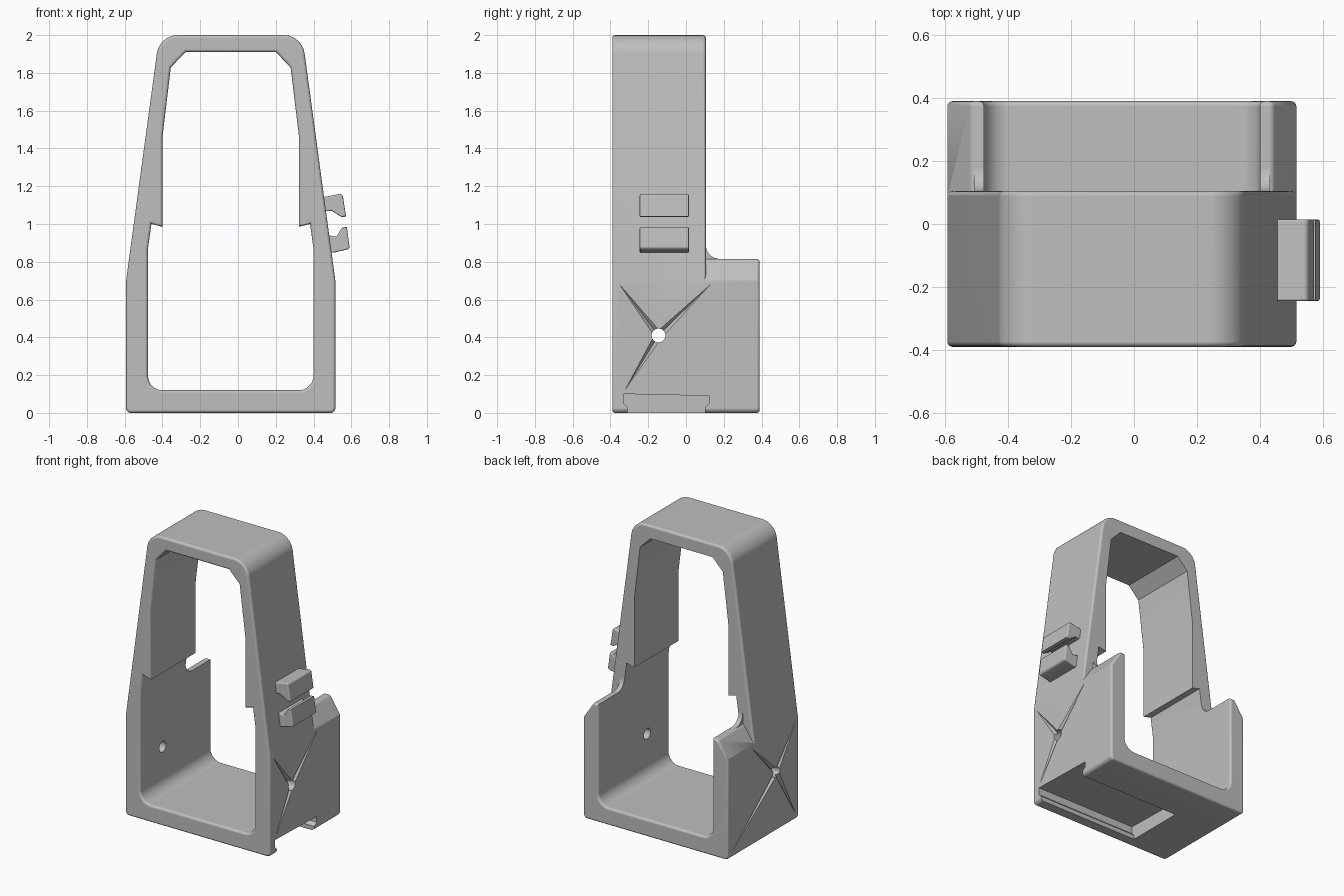
import bpy, bmesh, math
from mathutils import Vector

cube = bpy.data.objects.get("Cube")
if cube:
    bpy.data.objects.remove(cube, do_unlink=True)

CX = -0.0385            # middle of the frame in x
FRONT, MID, BACK = -0.39, 0.105, 0.39
HALF = 0.554            # half width of the base

grey = bpy.data.materials.new("plain grey")
grey.use_nodes = True
colour = (0.52, 0.52, 0.52, 1)
grey.diffuse_color = colour
grey.node_tree.nodes["Principled BSDF"].inputs["Base Color"].default_value = colour


def rounded(points, steps=5):
    """Outline from (a, b, radius) corners, with arcs where radius > 0."""
    out = []
    for i, (a, b, r) in enumerate(points):
        p = Vector((a, b))
        if r == 0:
            out.append(p)
            continue
        d1 = (Vector(points[i - 1][:2]) - p).normalized()
        d2 = (Vector(points[(i + 1) % len(points)][:2]) - p).normalized()
        half = d1.angle(d2) / 2
        centre = p + (d1 + d2).normalized() * (r / math.sin(half))
        t = r / math.tan(half)
        v1, v2 = p + d1 * t - centre, p + d2 * t - centre
        for k in range(steps + 1):
            out.append(centre + v1.lerp(v2, k / steps).normalized() * r)
    return out


def mirrored(half):
    """Closed outline from its right half, about the frame's middle."""
    right = [(CX + u, z, r) for u, z, r in half]
    left = [(CX - u, z, r) for u, z, r in reversed(half)]
    return rounded(right + left)


def offset(outline, d):
    """Move a counter-clockwise outline outwards by d."""
    out = []
    for i, p in enumerate(outline):
        e1 = (p - outline[i - 1]).normalized()
        e2 = (outline[(i + 1) % len(outline)] - p).normalized()
        n1, n2 = Vector((e1.y, -e1.x)), Vector((e2.y, -e2.x))
        out.append(p + (n1 + n2) * (d / (1 + n1.dot(n2))))
    return out


def finish(name, bm):
    bmesh.ops.recalc_face_normals(bm, faces=bm.faces[:])
    mesh = bpy.data.meshes.new(name)
    bm.to_mesh(mesh)
    bm.free()
    mesh.materials.append(grey)
    obj = bpy.data.objects.new(name, mesh)
    bpy.context.collection.objects.link(obj)
    return obj


def loft(name, outline, sections, axis="y"):
    """Solid through offset copies of an outline at (position, offset)."""
    bm = bmesh.new()
    rings = []
    for pos, d in sections:
        pts = offset(outline, d) if d else outline
        rings.append([bm.verts.new((p.x, pos, p.y) if axis == "y" else (pos, p.x, p.y))
                      for p in pts])
    n = len(outline)
    for r1, r2 in zip(rings, rings[1:]):
        for i in range(n):
            j = (i + 1) % n
            bm.faces.new((r1[i], r1[j], r2[j], r2[i]))
    bm.faces.new(rings[0])
    bm.faces.new(rings[-1])
    return finish(name, bm)


def round_end(pos, inward, b, steps=4):
    """Sections of a rounded rim, from the end face inwards."""
    arcs = [k * math.pi / 2 / steps for k in range(steps + 1)]
    return [(pos + inward * b * (1 - math.cos(a)), -b * (1 - math.sin(a))) for a in arcs]


def combine(target, tool, operation):
    mod = target.modifiers.new(operation.lower(), "BOOLEAN")
    mod.operation, mod.solver, mod.object = operation, "EXACT", tool
    bpy.context.view_layer.objects.active = target
    bpy.ops.object.modifier_apply(modifier=mod.name)
    bpy.data.objects.remove(tool, do_unlink=True)


B = 0.016

# Tall frame with sloping sides and a rounded top
outer = mirrored([(HALF, 0, 0.025), (HALF, 0.7, 0), (0.378, 2, 0.11)])
frame = loft("frame", outer,
             round_end(FRONT, 1, B) + round_end(MID, -1, B)[::-1])

# Rear half of the base, with chamfered arm tops
base = mirrored([(HALF, 0, 0.025), (HALF, 0.7, 0), (0.478, 0.815, 0.02)])
combine(frame, loft("rear_base", base, [(0, 0)] + round_end(BACK, -1, B)[::-1]), "UNION")

# Concave fillet between frame and arms
R = 0.075
curve = [Vector((MID + R - R * math.sin(a), 0.815 + R - R * math.cos(a)))
         for a in (k * math.pi / 16 for k in range(9))]
fillet = [Vector((0.05, 0.78)), Vector((MID + R, 0.78))] + curve + [Vector((0.05, 0.815 + R))]
combine(frame, loft("arm_fillet", fillet, [(CX - 0.47, 0), (CX + 0.47, 0)], "x"), "UNION")

# Opening through the frame, flared at both rims
inner = mirrored([(0.438, 0.12, 0.075), (0.438, 0.87, 0), (0.42, 1.0, 0), (0.361, 0.985, 0),
                  (0.361, 1.465, 0), (0.317, 1.83, 0), (0.238, 1.91, 0)])
flare = [(p, -d) for p, d in round_end(FRONT, 1, B)]
flare_back = [(p, -d) for p, d in round_end(BACK, -1, B)[::-1]]
combine(frame, loft("opening", inner,
                    [(FRONT - 0.05, B)] + flare + flare_back + [(BACK + 0.05, B)]), "DIFFERENCE")

# Undercut slot in the underside, open on one side
slot = [Vector(p) for p in ((-0.31, -0.02), (0.1, -0.02), (0.1, 0.03), (0.125, 0.05),
                            (0.125, 0.09), (-0.33, 0.1), (-0.33, 0.05), (-0.31, 0.03))]
combine(frame, loft("slot", slot, [(-0.26, 0), (0.7, 0)], "x"), "DIFFERENCE")

# Cross hole and the tapering grooves around it
hole = Vector((-0.145, 0.41))
circle = [hole + 0.037 * Vector((math.cos(a), math.sin(a)))
          for a in (k * math.tau / 16 for k in range(16))]


def groove(side, target):
    tip = Vector(target)
    d = (tip - hole).normalized()
    perp = Vector((-d.y, d.x)) * 0.028
    bm = bmesh.new()
    for p, u in ((hole + perp, 0.01), (hole - perp, 0.01), (hole, -0.025), (tip, 0.001)):
        bm.verts.new((CX + side * (HALF + u), p.x, p.y))
    bmesh.ops.convex_hull(bm, input=bm.verts[:])
    return finish("groove", bm)


tips = {1: [(-0.36, 0.69), (0.14, 0.69), (-0.33, 0.11)],
        -1: [(-0.36, 0.69), (0.14, 0.69), (-0.36, 0.03), (0.36, 0.03)]}
for side, targets in tips.items():
    for target in targets:
        combine(frame, groove(side, target), "DIFFERENCE")
combine(frame, loft("cross_hole", circle, [(-0.8, 0), (0.8, 0)], "x"), "DIFFERENCE")

# Pair of hooks on the side
upper = rounded([(0.44, 1.065, 0), (0.495, 1.07, 0), (0.55, 1.036, 0), (0.572, 1.04, 0),
                 (0.553, 1.162, 0.015), (0.44, 1.14, 0)])
lower = rounded([(0.46, 0.85, 0), (0.505, 0.848, 0), (0.592, 0.868, 0.015), (0.576, 0.985, 0),
                 (0.55, 0.98, 0), (0.52, 0.932, 0), (0.46, 0.945, 0)])
rims = round_end(-0.245, 1, 0.008) + round_end(0.015, -1, 0.008)[::-1]
hooks = [loft("upper_hook", upper, rims), loft("lower_hook", lower, rims)]

# Smooth shading with sharp corners kept
for obj in [frame] + hooks:
    bpy.ops.object.select_all(action="DESELECT")
    obj.select_set(True)
    bpy.context.view_layer.objects.active = obj
    bpy.ops.object.shade_smooth_by_angle(angle=math.radians(31))
    weighted = obj.modifiers.new("even_shading", "WEIGHTED_NORMAL")
    weighted.keep_sharp = True
